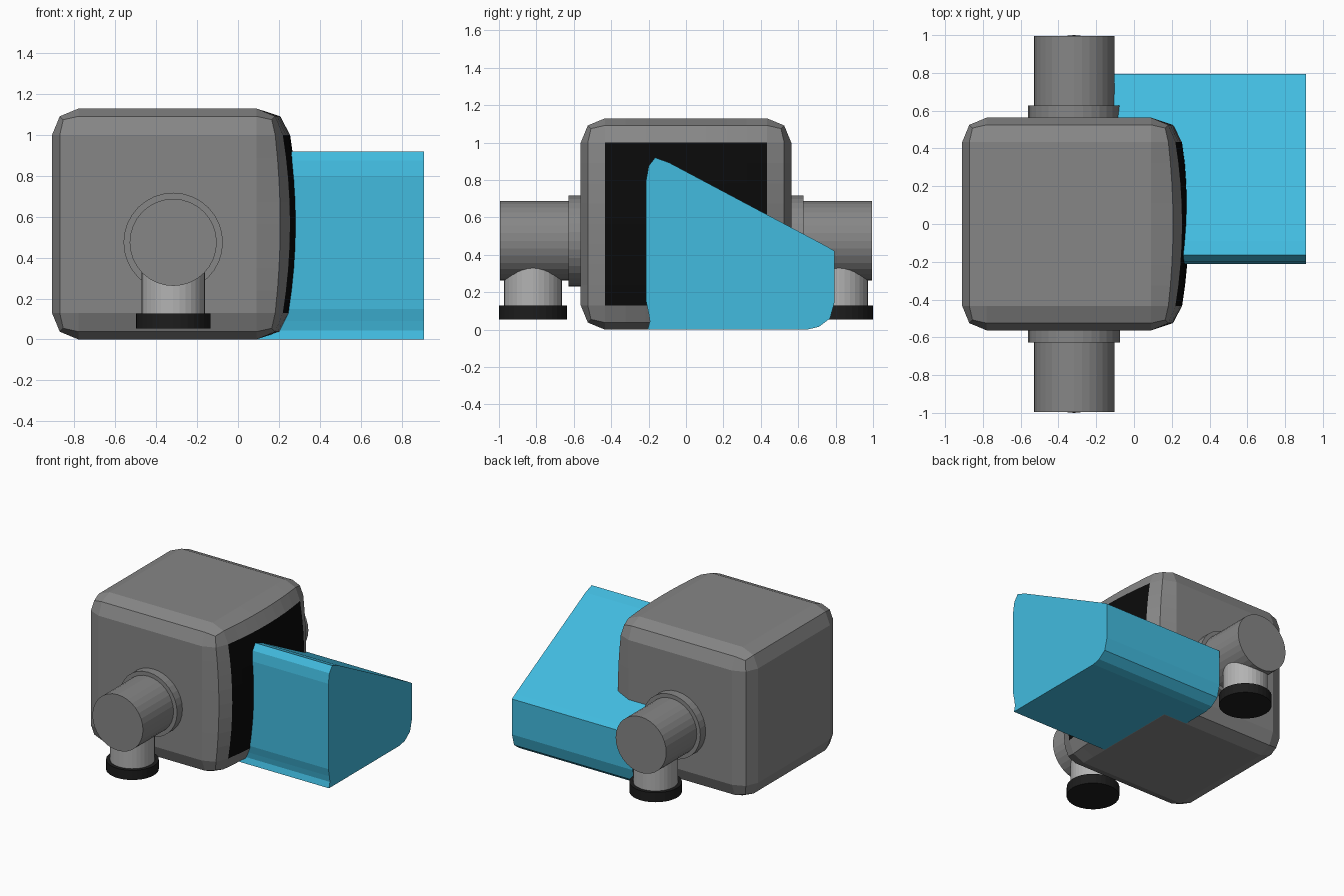
import bpy, bmesh, math
from mathutils import Matrix, Vector

if "Cube" in bpy.data.objects:
    bpy.data.objects.remove(bpy.data.objects["Cube"])


def material(name, rgb):
    m = bpy.data.materials.new(name)
    m.diffuse_color = (*rgb, 1)
    m.use_nodes = True
    m.node_tree.nodes["Principled BSDF"].inputs["Base Color"].default_value = m.diffuse_color
    return m


GREY = material("housing grey", (0.24, 0.24, 0.24))
SILVER = material("leg silver", (0.45, 0.45, 0.45))
DARK = material("foot rubber", (0.012, 0.012, 0.012))
BLACK = material("screen black", (0.003, 0.003, 0.003))
BLUE = material("bin blue", (0.054, 0.50, 0.74))


def finish(name, bm, *mats):
    mesh = bpy.data.meshes.new(name)
    bmesh.ops.recalc_face_normals(bm, faces=bm.faces)
    bm.to_mesh(mesh)
    bm.free()
    for m in mats:
        mesh.materials.append(m)
    ob = bpy.data.objects.new(name, mesh)
    bpy.context.collection.objects.link(ob)
    return ob


def cylinder(name, a, b, radius, mat):
    a, b = Vector(a), Vector(b)
    rot = (b - a).to_track_quat('Z', 'Y').to_matrix().to_4x4()
    bm = bmesh.new()
    bmesh.ops.create_cone(bm, cap_ends=True, segments=32, radius1=radius, radius2=radius,
                          depth=(b - a).length, matrix=Matrix.Translation((a + b) / 2) @ rot)
    return finish(name, bm, mat)


# Housing: bevelled box whose right end bulges into a curved black panel
X0, X1, HY, H, BEV = -0.91, 0.22, 0.563, 1.13, 0.13
bm = bmesh.new()
bmesh.ops.create_cube(bm, size=1, matrix=Matrix.Translation(((X0 + X1) / 2, 0, H / 2))
                      @ Matrix.Diagonal((X1 - X0, 2 * HY, H, 1)))
bmesh.ops.bevel(bm, geom=bm.edges[:], offset=BEV, segments=2, profile=0.5, affect='EDGES')
half_y, half_z = HY - BEV, H / 2 - BEV
for i in range(-3, 4):
    for co, no in (((0, i * half_y / 4, 0), (0, 1, 0)),
                   ((0, 0, H / 2 + i * half_z / 4), (0, 0, 1))):
        bmesh.ops.bisect_plane(bm, geom=bm.verts[:] + bm.edges[:] + bm.faces[:],
                               plane_co=co, plane_no=no)
for v in bm.verts:
    t = min(max((v.co.x - (X1 - BEV)) / BEV, 0), 1)
    u = min(abs(v.co.y) / half_y, 1)
    w = min(abs(v.co.z - H / 2) / half_z, 1)
    v.co.x += t * 0.035 * (2 - u * u - w * w)
bm.normal_update()
for f in bm.faces:
    c = f.calc_center_median()
    if c.x > 0.2 and abs(c.y) < half_y and abs(c.z - H / 2) < half_z:
        f.material_index = 1
finish("housing", bm, GREY, BLACK)

# Blue side bin: sloped profile (y, z) extruded along x
profile = [(-0.205, 0.001), (-0.193, 0.045), (-0.20, 0.09), (-0.213, 0.15), (-0.213, 0.80),
           (-0.20, 0.875), (-0.165, 0.92), (-0.09, 0.893), (0.755, 0.444), (0.795, 0.42),
           (0.795, 0.15), (0.77, 0.06), (0.71, 0.015), (0.65, 0.001)]
bm = bmesh.new()
face = bm.faces.new([bm.verts.new((-0.105, y, z)) for y, z in profile])
ext = bmesh.ops.extrude_face_region(bm, geom=[face], use_keep_orig=True)
bmesh.ops.translate(bm, vec=(1.015, 0, 0),
                    verts=[g for g in ext["geom"] if isinstance(g, bmesh.types.BMVert)])
finish("side_bin", bm, BLUE)

# Side axles with collars, legs and feet, mirrored front and back
AX, AZ = -0.317, 0.475
for side, s in (("front", -1), ("back", 1)):
    cylinder(side + "_collar", (AX, s * 0.5, AZ), (AX, s * 0.627, AZ), 0.243, GREY)
    cylinder(side + "_axle", (AX, s * 0.5, AZ), (AX, s * 0.995, AZ), 0.213, GREY)
    cylinder(side + "_leg", (AX, s * 0.818, 0.1), (AX, s * 0.818, AZ), 0.155, SILVER)
    cylinder(side + "_foot", (AX, s * 0.818, 0.055), (AX, s * 0.818, 0.128), 0.182, DARK)
